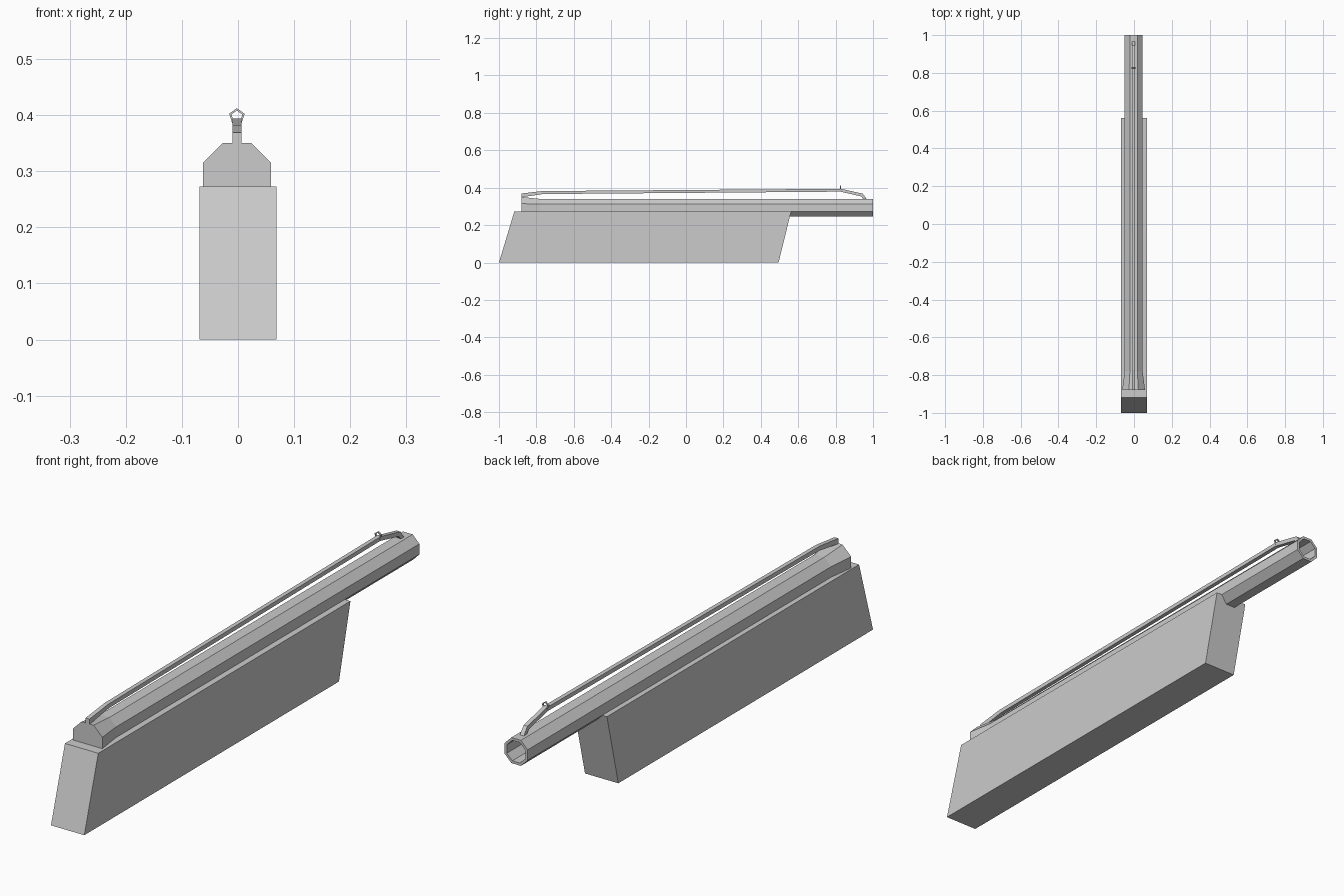
import bpy, bmesh, math

if "Cube" in bpy.data.objects:
    bpy.data.objects.remove(bpy.data.objects["Cube"])

grey = bpy.data.materials.new("plain grey")
grey.diffuse_color = (0.6, 0.6, 0.6, 1)
grey.use_nodes = True
grey.node_tree.nodes["Principled BSDF"].inputs["Base Color"].default_value = grey.diffuse_color
CX = -0.002  # centre line of the tube and rail


def loft(name, rings, closed=False):
    """Bridge successive rings of points; cap the ends unless closed on itself."""
    bm = bmesh.new()
    loops = [[bm.verts.new(p) for p in ring] for ring in rings]
    n = len(loops[0])
    pairs = list(zip(loops, loops[1:]))
    if closed:
        pairs.append((loops[-1], loops[0]))
    for a, b in pairs:
        for i in range(n):
            j = (i + 1) % n
            bm.faces.new((a[i], a[j], b[j], b[i]))
    if not closed:
        bm.faces.new(loops[0])
        bm.faces.new(loops[-1])
    bmesh.ops.recalc_face_normals(bm, faces=bm.faces)
    mesh = bpy.data.meshes.new(name)
    bm.to_mesh(mesh)
    bm.free()
    mesh.materials.append(grey)
    obj = bpy.data.objects.new(name, mesh)
    bpy.context.collection.objects.link(obj)
    return obj


def polygon(sides, apothem_or_r, y, zc, start):
    return [(CX + apothem_or_r * math.cos(start + math.tau * i / sides), y,
             zc + apothem_or_r * math.sin(start + math.tau * i / sides))
            for i in range(sides)]


# Slanted base block
side = [(-1.0, 0), (0.495, 0), (0.562, 0.273), (-0.918, 0.273)]
loft("base_block", [[(x, y, z) for y, z in side] for x in (-0.0685, 0.0685)])

# Octagonal tube: flared closed front, hollow rear
k = 1 / math.cos(math.pi / 8)
stations = [(-0.88, 0.0605, 0.290), (-0.78, 0.0475, 0.2925),
            (1.0, 0.0475, 0.2925), (1.0, 0.038, 0.2925), (0.5, 0.038, 0.2925)]
loft("octagonal_tube", [polygon(8, a * k, y, zc, math.pi / 8)
                        for y, a, zc in stations])

# Raised rail bending down onto the tube at both ends: (y top, z top, y bottom, z bottom)
path = [(-0.88, 0.369, -0.88, 0.349), (-0.77, 0.382, -0.765, 0.366),
        (0.83, 0.394, 0.825, 0.379), (0.945, 0.368, 0.935, 0.354),
        (0.970, 0.335, 0.953, 0.335)]
w = 0.008
loft("top_rail", [[(CX - w, yt, zt), (CX + w, yt, zt),
                   (CX + w, yb, zb), (CX - w, yb, zb)]
                  for yt, zt, yb, zb in path])

# Small five-sided ring standing on the rail
loft("rail_ring", [polygon(5, r, y, 0.398, math.pi / 2)
                   for r, y in ((0.0145, 0.823), (0.0145, 0.829),
                                (0.0102, 0.829), (0.0102, 0.823))], closed=True)
